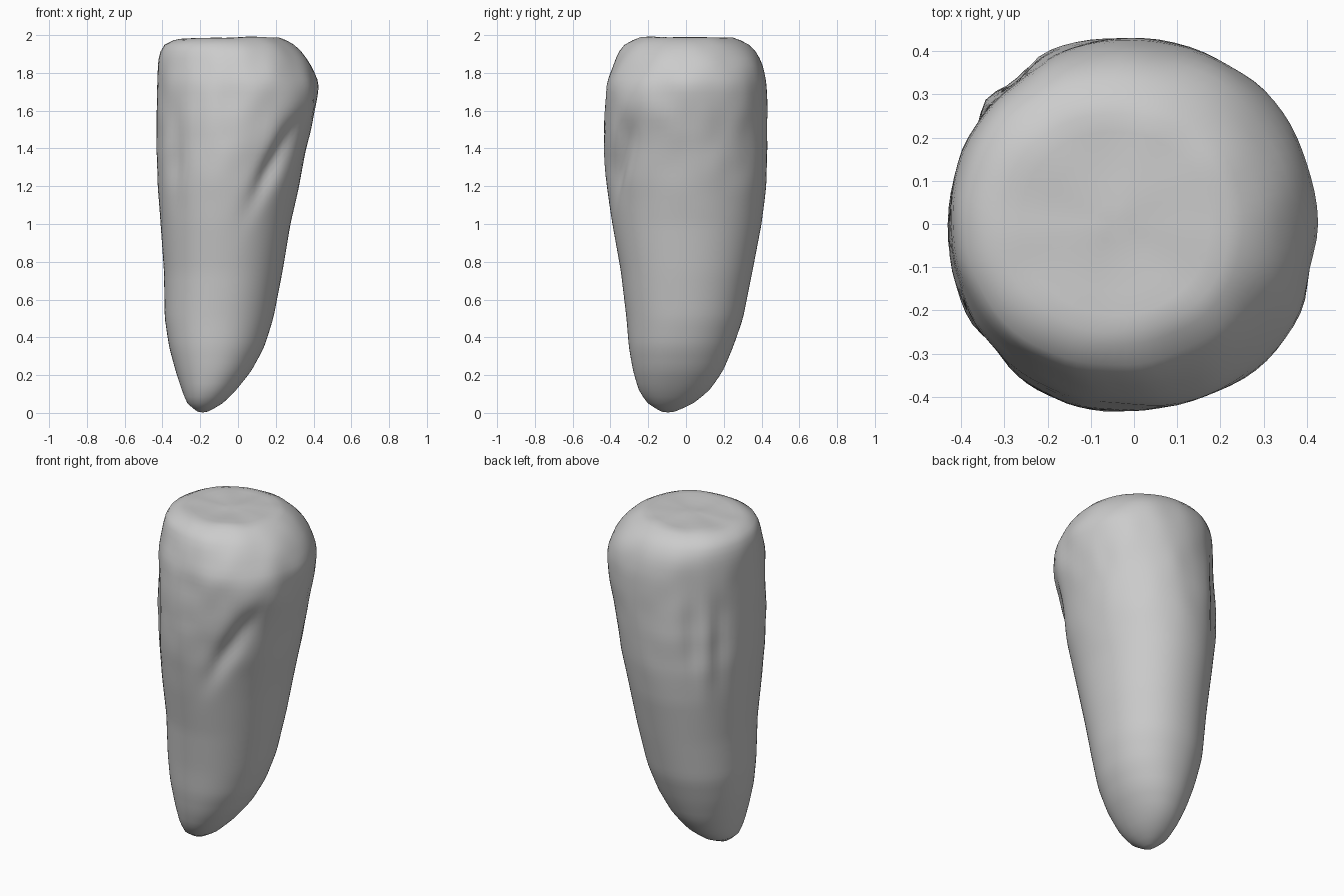
import bpy, bmesh, math
from mathutils import Vector, noise

if "Cube" in bpy.data.objects:
    bpy.data.objects.remove(bpy.data.objects["Cube"])

# Silhouette: z, x min, x max, y min, y max
PROFILE = [
    (0.005, -0.215, -0.16, -0.13, -0.06),
    (0.05, -0.27, -0.08, -0.205, 0.04),
    (0.12, -0.297, -0.01, -0.25, 0.125),
    (0.22, -0.33, 0.07, -0.28, 0.195),
    (0.35, -0.365, 0.14, -0.303, 0.25),
    (0.5, -0.388, 0.187, -0.315, 0.302),
    (0.75, -0.392, 0.236, -0.345, 0.352),
    (1.0, -0.41, 0.278, -0.39, 0.4),
    (1.2, -0.425, 0.322, -0.42, 0.425),
    (1.4, -0.43, 0.36, -0.435, 0.433),
    (1.6, -0.43, 0.41, -0.432, 0.43),
    (1.75, -0.428, 0.425, -0.42, 0.425),
    (1.83, -0.425, 0.395, -0.39, 0.41),
    (1.9, -0.418, 0.345, -0.36, 0.38),
    (1.95, -0.395, 0.295, -0.33, 0.335),
    (1.975, -0.34, 0.25, -0.28, 0.285),
]
SEG = 80


def bounds(z):
    for a, b in zip(PROFILE, PROFILE[1:]):
        if z <= b[0]:
            t = (z - a[0]) / (b[0] - a[0])
            return [p + (q - p) * t for p, q in zip(a[1:], b[1:])]
    return PROFILE[-1][1:]


def bump(a, z, a0, z0, wa, wz, slope=0.0):
    """Soft spot on the side wall; slope slants it in degrees per unit z."""
    d = (a - a0 - slope * (z - z0) + 180) % 360 - 180
    return math.exp(-(d / wa) ** 2 - ((z - z0) / wz) ** 2)


def relief(a, z):
    r = -0.045 * bump(a, z, -55, 1.32, 8, 0.2, 65)      # slanted front-right groove
    r += 0.025 * bump(a, z, -38, 1.62, 18, 0.15)        # swelling above it
    r -= 0.02 * bump(a, z, 222, 1.35, 7, 0.2)           # front-left groove
    r -= 0.022 * bump(a, z, 128, 1.4, 7, 0.25)          # back-left grooves and rib
    r -= 0.022 * bump(a, z, 150, 1.4, 7, 0.25)
    r += 0.012 * bump(a, z, 139, 1.3, 6, 0.2)
    return r


def point(a, z, scale=1.0):
    x0, x1, y0, y1 = bounds(z)
    c, s = math.cos(math.radians(a)), math.sin(math.radians(a))
    e = 2 / 2.1
    ux = math.copysign(abs(c) ** e, c)
    uy = math.copysign(abs(s) ** e, s)
    p = Vector(((x0 + x1) / 2 + ux * (x1 - x0) / 2 * scale,
                (y0 + y1) / 2 + uy * (y1 - y0) / 2 * scale, z))
    # Rough upper part, smooth lower part
    rough = min(1, max(0, (z - 1.0) / 0.5)) * (0.5 + 0.5 * bump(a, 0, -50, 0, 70, 1))
    n = noise.noise(Vector((p.x * 8, p.y * 8, z * 6))) * 0.013 * rough
    d = (relief(a, z) + n) * scale
    return p + Vector((c * d, s * d, 0))


bm = bmesh.new()
rings = []
levels = [0.005, 0.025, 0.05, 0.085] + [0.12 + i * 0.0366 for i in range(50)] + [1.95, 1.975]
for z in levels:
    rings.append([bm.verts.new(point(i * 360 / SEG, z)) for i in range(SEG)])

# Worn flat top
for k in (0.9, 0.75, 0.55, 0.35, 0.15):
    ring = []
    for i in range(SEG):
        p = point(i * 360 / SEG, 1.975, k)
        n = noise.noise(Vector((p.x * 7, p.y * 7, 3))) * 0.008
        p.z = 1.986 + 0.015 * p.x + n
        ring.append(bm.verts.new(p))
    rings.append(ring)

for lo, hi in zip(rings, rings[1:]):
    for i in range(SEG):
        j = (i + 1) % SEG
        bm.faces.new((lo[i], lo[j], hi[j], hi[i]))

# Close both ends
for ring, flip, dz in ((rings[0], True, -0.005), (rings[-1], False, 0.002)):
    mid = sum((v.co for v in ring), Vector()) / SEG
    tip = bm.verts.new(mid + Vector((0, 0, dz)))
    for i in range(SEG):
        j = (i + 1) % SEG
        bm.faces.new((ring[j], ring[i], tip) if flip else (ring[i], ring[j], tip))

mesh = bpy.data.meshes.new("tapered_stump")
bmesh.ops.recalc_face_normals(bm, faces=bm.faces)
bm.to_mesh(mesh)
bm.free()
mesh.shade_smooth()
obj = bpy.data.objects.new("tapered_stump", mesh)
bpy.context.collection.objects.link(obj)

# Soften the profile's kinks
mod = obj.modifiers.new("soften", 'SMOOTH')
mod.factor = 0.5
mod.iterations = 2
